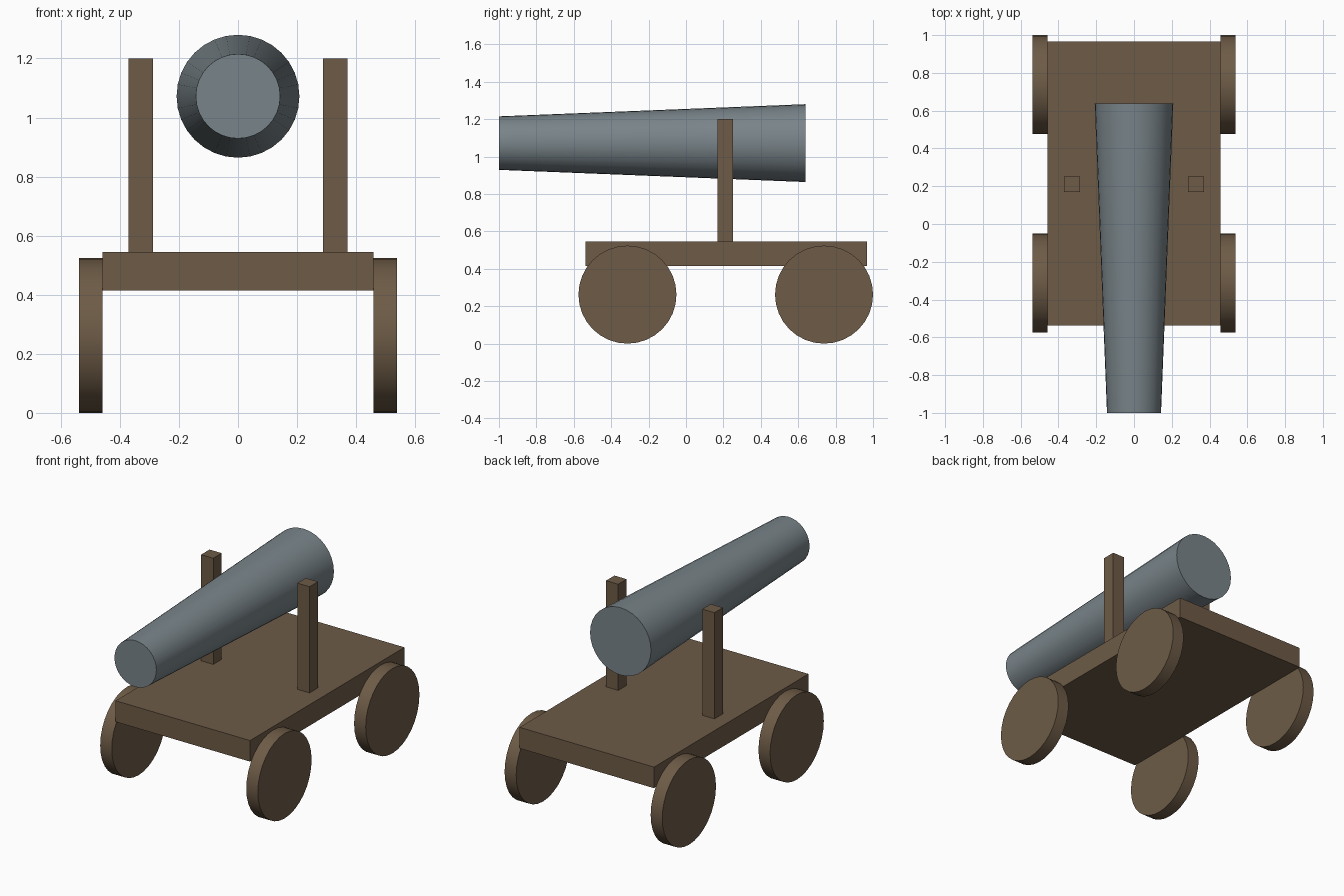
import bpy
from math import pi, radians

if "Cube" in bpy.data.objects:
    bpy.data.objects.remove(bpy.data.objects["Cube"])


def material(name, rgb):
    m = bpy.data.materials.new(name)
    m.diffuse_color = (*rgb, 1)
    m.use_nodes = True
    m.node_tree.nodes["Principled BSDF"].inputs["Base Color"].default_value = m.diffuse_color
    return m


wood = material("wood", (0.155, 0.105, 0.062))
iron = material("iron", (0.19, 0.23, 0.25))


def finish(name, mat, smooth=False):
    ob = bpy.context.object
    ob.name = name
    ob.data.materials.append(mat)
    bpy.ops.object.transform_apply(location=False, rotation=True, scale=True)
    if smooth:
        bpy.ops.object.shade_smooth_by_angle(angle=radians(30))
    return ob


def box(name, x, y, z, mat):
    spans = (x, y, z)
    bpy.ops.mesh.primitive_cube_add(size=1, location=[(a + b) / 2 for a, b in spans])
    bpy.context.object.scale = [b - a for a, b in spans]
    return finish(name, mat)


# Flat carriage deck
box("carriage_deck", (-0.459, 0.459), (-0.538, 0.967), (0.415, 0.545), wood)

# Upright posts and wheels, mirrored left and right
for side, s in (("left", -1), ("right", 1)):
    box(side + "_post", sorted((s * 0.287, s * 0.37)), (0.169, 0.251), (0.545, 1.2), wood)
    for end, y in (("front", -0.313), ("rear", 0.738)):
        bpy.ops.mesh.primitive_cylinder_add(vertices=32, radius=0.262, depth=0.079,
                                            location=(s * 0.4985, y, 0.262),
                                            rotation=(0, pi / 2, 0))
        finish(f"{end}_{side}_wheel", wood, True)

# Tapered barrel, narrow muzzle to the front
bpy.ops.mesh.primitive_cone_add(vertices=32, radius1=0.208, radius2=0.143, depth=1.638,
                                location=(0, -0.181, 1.072), rotation=(pi / 2, 0, 0))
finish("barrel", iron, True)
